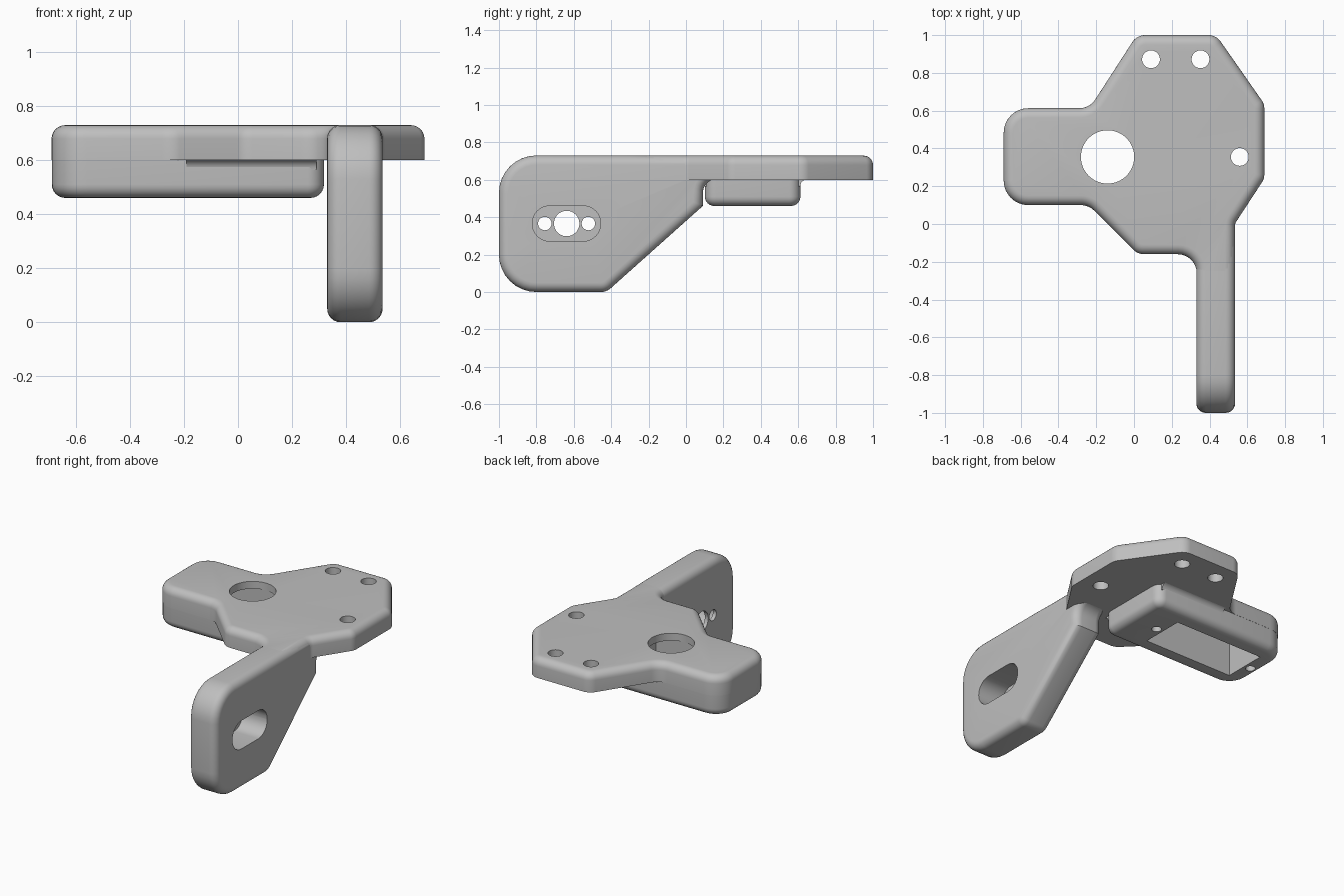
import bpy
import bmesh
import math
from mathutils import Vector

cube = bpy.data.objects.get("Cube")
if cube:
    bpy.data.objects.remove(cube, do_unlink=True)

grey = bpy.data.materials.new("light_grey_plastic")
grey.use_nodes = True
grey.diffuse_color = (0.52, 0.52, 0.52, 1)
grey.node_tree.nodes["Principled BSDF"].inputs["Base Color"].default_value = grey.diffuse_color

EDGE = 0.05   # rounding of the outer edges


def rounded(corners, steps=8):
    """Outline from (u, v, radius) corners, each replaced by a tangent arc."""
    out = []
    n = len(corners)
    for i, (u, v, r) in enumerate(corners):
        p = Vector((u, v))
        if r == 0:
            out.append(p)
            continue
        a = (Vector(corners[i - 1][:2]) - p).normalized()
        b = (Vector(corners[(i + 1) % n][:2]) - p).normalized()
        half = a.angle(b) / 2
        centre = p + (a + b).normalized() * (r / math.sin(half))
        start = p + a * (r / math.tan(half)) - centre
        sweep = start.angle_signed(p + b * (r / math.tan(half)) - centre)
        for k in range(steps + 1):
            t = -sweep * k / steps
            c, s = math.cos(t), math.sin(t)
            out.append(centre + Vector((start.x * c - start.y * s,
                                        start.x * s + start.y * c)))
    return out


def inset(pts, d):
    """Move a counter-clockwise outline inward by d."""
    out = []
    for i, p in enumerate(pts):
        e1 = (p - pts[i - 1]).normalized()
        e2 = (pts[(i + 1) % len(pts)] - p).normalized()
        n1, n2 = Vector((-e1.y, e1.x)), Vector((-e2.y, e2.x))
        out.append(p + (n1 + n2) * (d / (1 + n1.dot(n2))))
    return out


def prism(name, pts, low, high, round_low=0, round_high=0, axis="z", steps=6):
    """Extrude an outline along z or x with optional rounded rims."""
    levels = []
    angles = [math.pi / 2 * k / steps for k in range(steps + 1)]
    if round_low:
        levels += [(round_low * (1 - math.sin(t)), low + round_low * (1 - math.cos(t))) for t in angles[::-1]][::-1]
        levels.sort(key=lambda l: l[1])
    else:
        levels.append((0, low))
    if round_high:
        levels += [(round_high * (1 - math.cos(t)), high - round_high * (1 - math.sin(t))) for t in angles]
    else:
        levels.append((0, high))
    bm = bmesh.new()
    rings = []
    for d, h in levels:
        ring = inset(pts, d)
        rings.append([bm.verts.new((h, q.x, q.y) if axis == "x" else (q.x, q.y, h)) for q in ring])
    n = len(pts)
    for r0, r1 in zip(rings, rings[1:]):
        for i in range(n):
            j = (i + 1) % n
            bm.faces.new((r0[i], r0[j], r1[j], r1[i]))
    bm.faces.new(rings[0][::-1])
    bm.faces.new(rings[-1])
    bmesh.ops.recalc_face_normals(bm, faces=bm.faces)
    mesh = bpy.data.meshes.new(name)
    bm.to_mesh(mesh)
    bm.free()
    mesh.materials.append(grey)
    obj = bpy.data.objects.new(name, mesh)
    bpy.context.collection.objects.link(obj)
    return obj


def circle(u, v, r, n=40):
    return [Vector((u + r * math.cos(2 * math.pi * k / n),
                    v + r * math.sin(2 * math.pi * k / n))) for k in range(n)]


def rect(u0, u1, v0, v1, r=0):
    return rounded([(u0, v0, r), (u1, v0, r), (u1, v1, r), (u0, v1, r)])


def cut(obj, cutters):
    """Subtract the cutters and keep the finished mesh."""
    for c in cutters:
        c.hide_render = True
        m = obj.modifiers.new("cut", "BOOLEAN")
        m.operation = "DIFFERENCE"
        m.solver = "EXACT"
        m.object = c
    bpy.context.view_layer.update()
    dg = bpy.context.evaluated_depsgraph_get()
    mesh = bpy.data.meshes.new_from_object(obj.evaluated_get(dg))
    obj.modifiers.clear()
    obj.data = mesh


# Top plate: hexagonal wing, left box lid and the root of the arm
plate = prism("top_plate", rounded([
    (0.02, -0.16, 0.08), (0.332, -0.16, 0.1), (0.332, -0.35, 0), (0.533, -0.35, 0),
    (0.533, 0, 0.06), (0.69, 0.24, 0.08), (0.69, 0.635, 0.08), (0.435, 1, 0.08),
    (0.015, 1, 0.08), (-0.235, 0.613, 0.1), (-0.69, 0.613, 0.13), (-0.69, 0.1, 0.13),
    (-0.24, 0.1, 0.1)]), 0.6, 0.729, 0, EDGE)

# Motor housing under the plate
housing = prism("motor_housing", rounded([
    (-0.689, 0.101, 0.13), (0.318, 0.101, 0.06), (0.318, 0.612, 0.06),
    (-0.689, 0.612, 0.13)]), 0.46, 0.65, EDGE, 0)

# Hanging arm, profiled from the side
arm = prism("hanging_arm", rounded([
    (-1, 0, 0.2), (-0.425, 0, 0.08), (0.09, 0.46, 0), (0.09, 0.604, 0.075),
    (0.2, 0.604, 0), (0.2, 0.72, 0), (-0.3, 0.73, 0), (-1, 0.73, 0.2)]),
    0.33, 0.535, EDGE, EDGE, "x")

# Small coves where the housing meets the plate
COVE = 0.04
parts = [plate, housing, arm]
for name, wall, side in (("front_cove", 0.103, -1), ("back_cove", 0.61, 1)):
    arc = [Vector((wall + side * COVE * (1 - math.sin(t)), 0.603 - COVE * (1 - math.cos(t))))
           for t in [math.pi / 2 * k / 6 for k in range(7)]]
    profile = arc + [Vector((wall - side * 0.02, 0.603 - COVE)), Vector((wall - side * 0.02, 0.61)),
                     Vector((wall + side * COVE, 0.61))]
    parts.append(prism(name, profile, -0.19, 0.29, axis="x"))

# Cutters: motor pocket, shaft hole, plate holes, screw holes
pocket = prism("pocket_cutter", rect(-0.575, 0.075, 0.21, 0.5), 0.4, 0.68)
shaft = prism("shaft_cutter", circle(-0.14, 0.355, 0.141, 64), 0.55, 0.8)
plate_holes = [prism("plate_hole_cutter", circle(x, y, 0.047), 0.5, 0.8)
               for x, y in ((0.09, 0.872), (0.352, 0.872), (0.56, 0.355))]
screws = [prism("screw_cutter", circle(x, 0.355, 0.03, 24), 0.4, 0.6) for x in (-0.62, 0.12)]

# Cutters: horn recess on the outer side of the arm and its through holes
recess = prism("recess_cutter", rect(-0.822, -0.456, 0.272, 0.46, 0.093), 0.355, 0.6, axis="x")
horn_holes = [prism("horn_hole_cutter", circle(y, 0.366, r), 0.2, 0.6, axis="x")
              for y, r in ((-0.755, 0.036), (-0.638, 0.068), (-0.522, 0.036))]

cut(plate, [pocket, shaft] + plate_holes)
cut(housing, [pocket] + screws)
cut(arm, [recess] + horn_holes)
for c in [pocket, shaft, recess] + plate_holes + screws + horn_holes:
    bpy.data.objects.remove(c, do_unlink=True)

# Smooth shading with crisp edges
bpy.ops.object.select_all(action="DESELECT")
for p in parts:
    p.select_set(True)
bpy.context.view_layer.objects.active = plate
bpy.ops.object.shade_smooth_by_angle(angle=math.radians(30))
